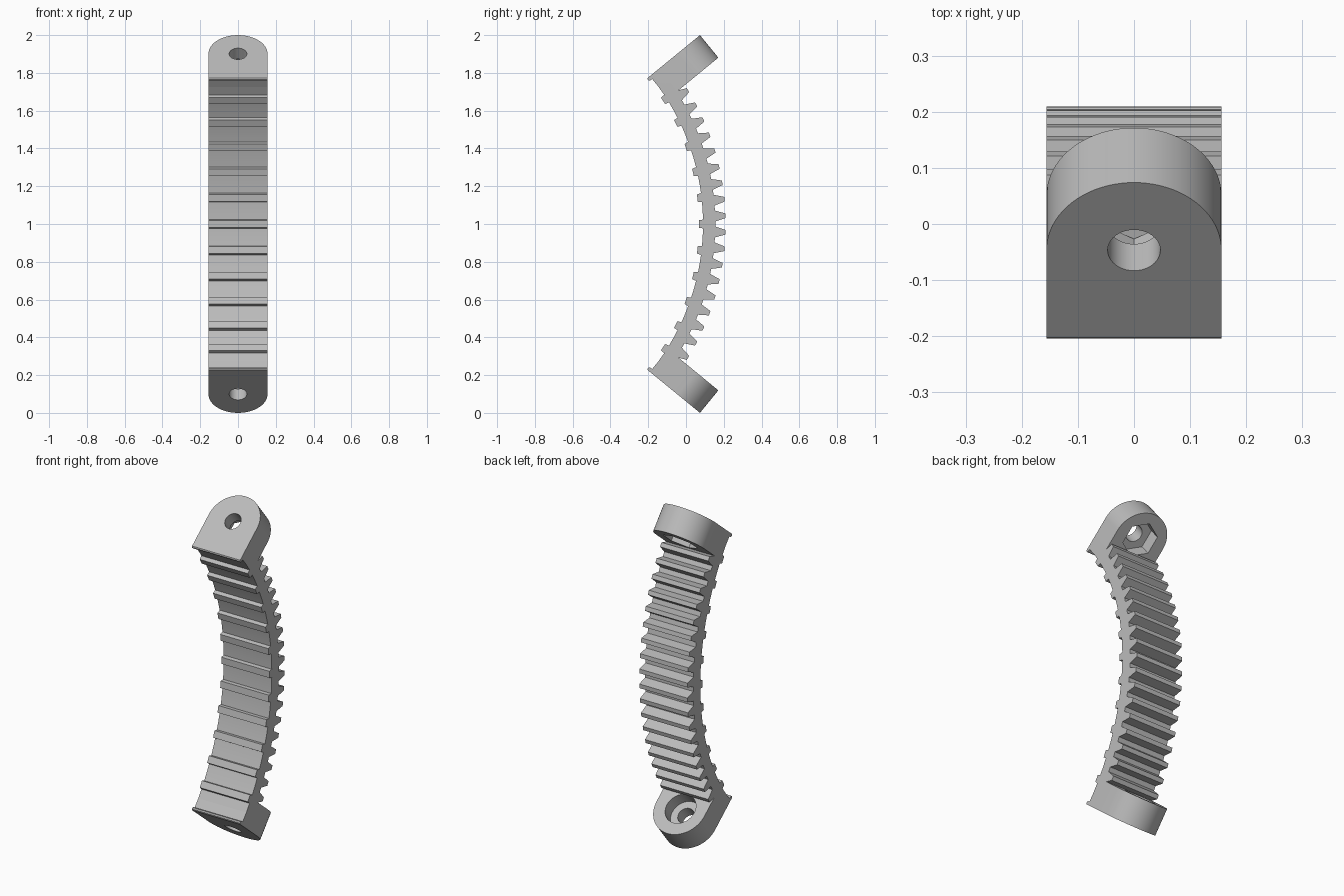
import bpy, bmesh, math
from mathutils import Vector

if "Cube" in bpy.data.objects:
    bpy.data.objects.remove(bpy.data.objects["Cube"])

# One grey plastic colour
grey = bpy.data.materials.new("grey_plastic")
grey.use_nodes = True
color = (0.5, 0.5, 0.5, 1)
grey.diffuse_color = color
grey.node_tree.nodes["Principled BSDF"].inputs["Base Color"].default_value = color

HALF = 0.156           # half width of the part
CENTRE_Y = -1.15       # axis of the bend
INNER, OUTER = 1.24, 1.305


def prism(name, outline, low, high, place):
    """Extrude a 2D outline from low to high, mapped into space by place()."""
    bm = bmesh.new()
    rings = [[bm.verts.new(place(a, b, d)) for a, b in outline] for d in (low, high)]
    count = len(outline)
    for ring in rings:
        bm.faces.new(ring)
    for i in range(count):
        j = (i + 1) % count
        bm.faces.new((rings[0][i], rings[0][j], rings[1][j], rings[1][i]))
    bmesh.ops.recalc_face_normals(bm, faces=bm.faces)
    mesh = bpy.data.meshes.new(name)
    bm.to_mesh(mesh)
    bm.free()
    mesh.materials.append(grey)
    obj = bpy.data.objects.new(name, mesh)
    bpy.context.collection.objects.link(obj)
    return obj


def activate(obj):
    bpy.ops.object.select_all(action='DESELECT')
    obj.select_set(True)
    bpy.context.view_layer.objects.active = obj


def smooth(obj):
    activate(obj)
    bpy.ops.object.shade_smooth_by_angle(angle=math.radians(30))


def circle(radius, centre, sides):
    return [(radius * math.sin(math.tau * i / sides),
             centre + radius * math.cos(math.tau * i / sides)) for i in range(sides)]


def cut(obj, cutter):
    cutter.hide_render = True
    mod = obj.modifiers.new("cut", 'BOOLEAN')
    mod.operation = 'DIFFERENCE'
    mod.solver = 'EXACT'
    mod.object = cutter
    activate(obj)
    bpy.ops.object.modifier_apply(modifier=mod.name)
    bpy.data.objects.remove(cutter)


# Curved strip: teeth on the back, grip ribs on the front
def polar(radius, angle):
    return (CENTRE_Y + radius * math.cos(angle), 1 + radius * math.sin(angle))


END = 0.64
TEETH, TOOTH_PITCH = 18, 0.0645
RIBS, RIB_PITCH = 11, 0.113
profile = [polar(OUTER, -END + 0.03)]
for i in range(TEETH):
    mid = (i - (TEETH - 1) / 2) * TOOTH_PITCH
    profile += [polar(OUTER, mid - 0.022), polar(1.36, mid - 0.009),
                polar(1.36, mid + 0.009), polar(OUTER, mid + 0.022)]
profile += [polar(OUTER, END - 0.03), polar(INNER, END)]
for i in reversed(range(RIBS)):
    mid = (i - (RIBS - 1) / 2) * RIB_PITCH
    profile += [polar(INNER, mid + 0.019), polar(INNER - 0.022, mid + 0.016),
                polar(INNER - 0.022, mid - 0.016), polar(INNER, mid - 0.019)]
    if i:
        profile += [polar(INNER, mid - RIB_PITCH * t) for t in (0.33, 0.5, 0.67)]
profile.append(polar(INNER, -END))
smooth(prism("toothed_strip", profile, -HALF, HALF, lambda y, z, x: Vector((x, y, z))))

# Tilted end lugs with a bolt hole and a hex or round recess
TILT = math.radians(39.3)
HOLE = 0.207           # hole centre along the lug


def lug_space(side):
    along = Vector((0, math.cos(TILT), side * math.sin(TILT)))
    depth = Vector((0, math.sin(TILT), -side * math.cos(TILT)))
    corner = Vector((0, -0.207, 1 + side * 0.77))
    return lambda x, u, d: corner + along * u + depth * d + Vector((x, 0, 0))


for label, side, sides, radius in (("upper", 1, 6, 0.1), ("lower", -1, 48, 0.088)):
    place = lug_space(side)
    arc = [(HALF * math.cos(math.pi * i / 40), HOLE + HALF * math.sin(math.pi * i / 40))
           for i in range(41)]
    lug = prism(label + "_lug", [(-HALF, 0.02), (HALF, 0.02)] + arc, 0, 0.154, place)
    cut(lug, prism("recess_cutter", circle(radius, HOLE, sides), 0.075, 0.2, place))
    cut(lug, prism("hole_cutter", circle(0.047, HOLE, 40), -0.05, 0.2, place))
    smooth(lug)
    # Small rounded lip on the front edge of the lug
    lip = [(0.04, 0), (0.006, 0), (0, 0.005), (0, 0.013), (0.006, 0.018), (0.04, 0.022)]
    smooth(prism(label + "_lip", lip, -HALF, HALF,
                 lambda u, d, x, place=place: place(x, u, d)))
